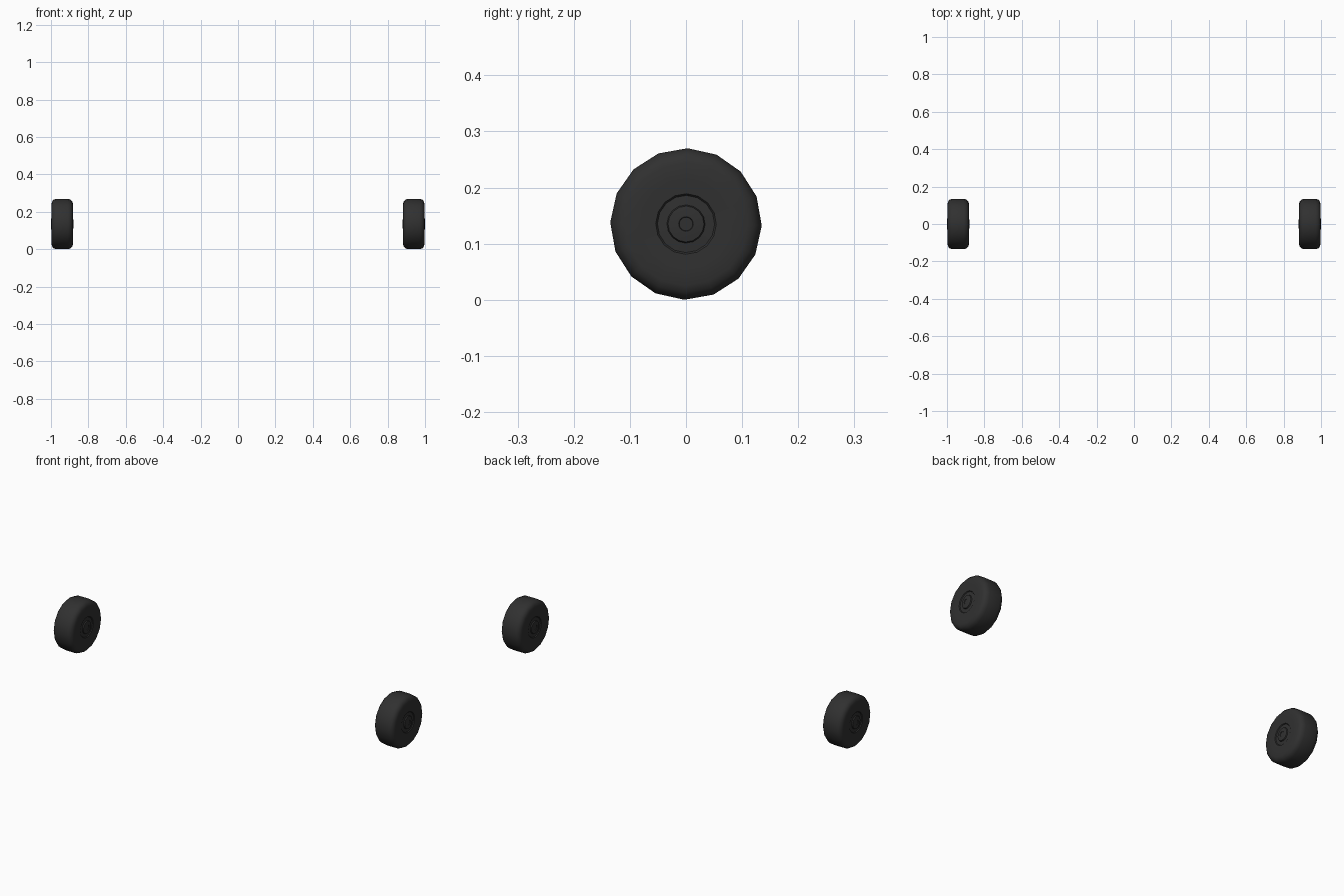
import bpy, bmesh, math

if "Cube" in bpy.data.objects:
    bpy.data.objects.remove(bpy.data.objects["Cube"])

rubber = bpy.data.materials.new("black rubber")
rubber.diffuse_color = (0.03, 0.03, 0.03, 1)
rubber.use_nodes = True
rubber.node_tree.nodes["Principled BSDF"].inputs["Base Color"].default_value = rubber.diffuse_color

SIDES, R, CX = 16, 0.135, 0.94
TURN = math.radians(1.2)


def lathe(name, profile, x):
    """Revolve (offset, radius) points about the x axle."""
    bm = bmesh.new()
    rings = []
    for off, r in profile:
        if r == 0:
            rings.append([bm.verts.new((off, 0, 0))] * SIDES)
            continue
        ring = []
        for i in range(SIDES):
            a = 2 * math.pi * i / SIDES - TURN
            ring.append(bm.verts.new((off, r * math.cos(a), r * math.sin(a))))
        rings.append(ring)
    for a, b in zip(rings, rings[1:]):
        for i in range(SIDES):
            j = (i + 1) % SIDES
            quad = list(dict.fromkeys((a[i], a[j], b[j], b[i])))
            bm.faces.new(quad)
    bmesh.ops.recalc_face_normals(bm, faces=bm.faces)
    me = bpy.data.meshes.new(name)
    bm.to_mesh(me)
    bm.free()
    me.materials.append(rubber)
    ob = bpy.data.objects.new(name, me)
    ob.location = (x, 0, R)
    bpy.context.collection.objects.link(ob)
    bpy.ops.object.select_all(action='DESELECT')
    ob.select_set(True)
    bpy.context.view_layer.objects.active = ob
    bpy.ops.object.shade_smooth_by_angle(angle=math.radians(35))


# half profile from hub centre to tread: stepped hub, side wall, rounded shoulder
half = [(0.058, 0), (0.058, 0.012), (0.060, 0.013), (0.060, 0.018),
        (0.058, 0.032), (0.053, 0.034), (0.052, 0.051), (0.056, 0.054),
        (0.057, 0.080), (0.057, 0.110), (0.053, 0.122), (0.044, 0.131),
        (0.030, R)]
full = half + [(-o, r) for o, r in reversed(half)]

# left and right wheels
lathe("left_wheel", full, -CX)
lathe("right_wheel", full, CX)
